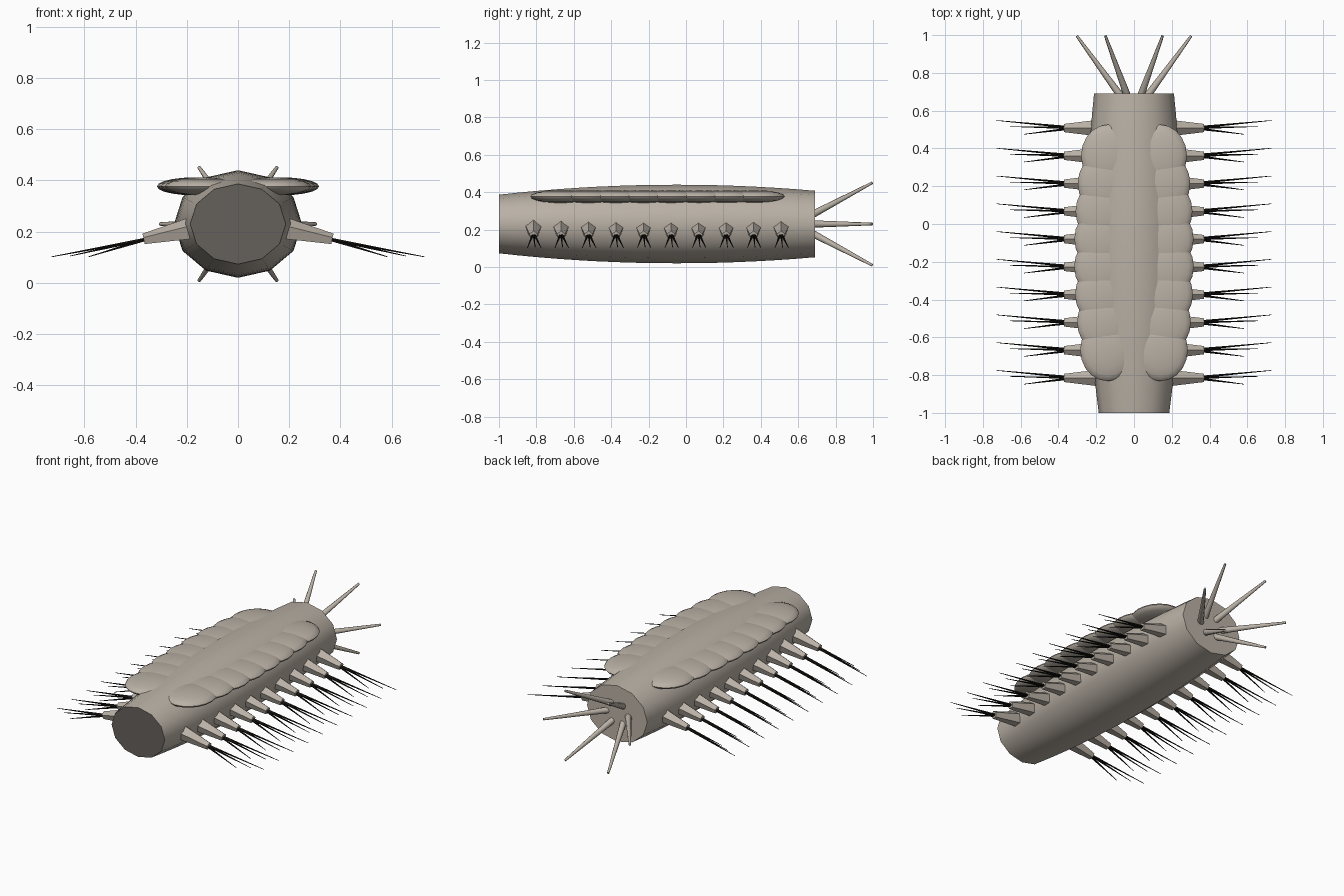
import bpy, bmesh, math
from mathutils import Vector, Matrix

cube = bpy.data.objects.get("Cube")
if cube:
    bpy.data.objects.remove(cube)


def material(name, rgb):
    mat = bpy.data.materials.new(name)
    mat.use_nodes = True
    mat.diffuse_color = (*rgb, 1)
    mat.node_tree.nodes["Principled BSDF"].inputs["Base Color"].default_value = (*rgb, 1)
    return mat


skin = material("warm_grey_skin", (0.49, 0.44, 0.38))
mouth = material("dark_grey_mouth", (0.13, 0.118, 0.105))
black = material("black_bristle", (0.008, 0.007, 0.006))

CENTRE_Z = 0.23
STEP = 0.147
RATIO = 0.84          # body height to width


def finish(bm, name, mats, smooth_angle=None):
    bmesh.ops.recalc_face_normals(bm, faces=bm.faces)
    mesh = bpy.data.meshes.new(name)
    bm.to_mesh(mesh)
    bm.free()
    for mat in mats:
        mesh.materials.append(mat)
    obj = bpy.data.objects.new(name, mesh)
    bpy.context.collection.objects.link(obj)
    if smooth_angle:
        bpy.ops.object.select_all(action='DESELECT')
        obj.select_set(True)
        bpy.context.view_layer.objects.active = obj
        bpy.ops.object.shade_smooth_by_angle(angle=math.radians(smooth_angle))


def spike(bm, start, end, r1, r2, sides):
    """Tapered rod between two points."""
    a, b = Vector(start), Vector(end)
    turn = (b - a).to_track_quat('Z', 'Y').to_matrix().to_4x4()
    bmesh.ops.create_cone(bm, cap_ends=True, segments=sides, radius1=r1, radius2=r2,
                          depth=(b - a).length,
                          matrix=Matrix.Translation((a + b) / 2) @ turn)


# Body: twelve-sided barrel with flat ends, the front one dark
bm = bmesh.new()
rings = []
for i in range(17):
    y = -1 + 1.69 * i / 16
    rz = 0.21 - 0.059 * (y + 0.05) ** 2
    rings.append([bm.verts.new((rz / RATIO * math.sin(t * math.pi / 6), y,
                                CENTRE_Z + rz * math.cos(t * math.pi / 6)))
                  for t in range(12)])
for a, b in zip(rings, rings[1:]):
    for t in range(12):
        n = (t + 1) % 12
        bm.faces.new((a[t], a[n], b[n], b[t]))
bm.faces.new(rings[0]).material_index = 1
bm.faces.new(rings[-1])
finish(bm, "body", [skin, mouth], 40)

for side, label in ((1, "left"), (-1, "right")):
    # Overlapping back scales: flattened ellipsoids, set closer in at both ends
    for i in range(8):
        y = -0.667 + STEP * i
        cx = 0.172 - 0.13 * (y + 0.17) ** 2
        bm = bmesh.new()
        bmesh.ops.create_uvsphere(
            bm, u_segments=20, v_segments=10, radius=1,
            matrix=Matrix.Translation((side * cx, y, 0.377))
            @ Matrix.Diagonal((0.145, 0.165, 0.035, 1)))
        finish(bm, f"{label}_scale_{i + 1}", [skin], 60)

    # Five-sided leg stubs, each with a fan of bristles
    for i in range(10):
        y = -0.815 + STEP * i
        bm = bmesh.new()
        spike(bm, (side * 0.17, y, 0.212), (side * 0.368, y, 0.17), 0.048, 0.023, 5)
        finish(bm, f"{label}_leg_{i + 1}", [skin])
        bm = bmesh.new()
        for x, dy, z in ((0.727, 0.04, 0.102), (0.655, 0.008, 0.105), (0.583, -0.033, 0.102)):
            spike(bm, (side * 0.35, y + dy / 8, 0.172), (side * x, y + dy, z),
                  0.007, 0.0015, 5)
        finish(bm, f"{label}_bristles_{i + 1}", [black])

# Six tail feelers spreading from the rear end
for i in range(6):
    c, s = math.cos(i * math.pi / 3), math.sin(i * math.pi / 3) * RATIO
    bm = bmesh.new()
    spike(bm, (0.065 * c, 0.67, CENTRE_Z + 0.065 * s),
          (0.303 * c, 0.996, CENTRE_Z + 0.303 * s), 0.02, 0.007, 8)
    finish(bm, f"tail_feeler_{i + 1}", [skin], 50)
